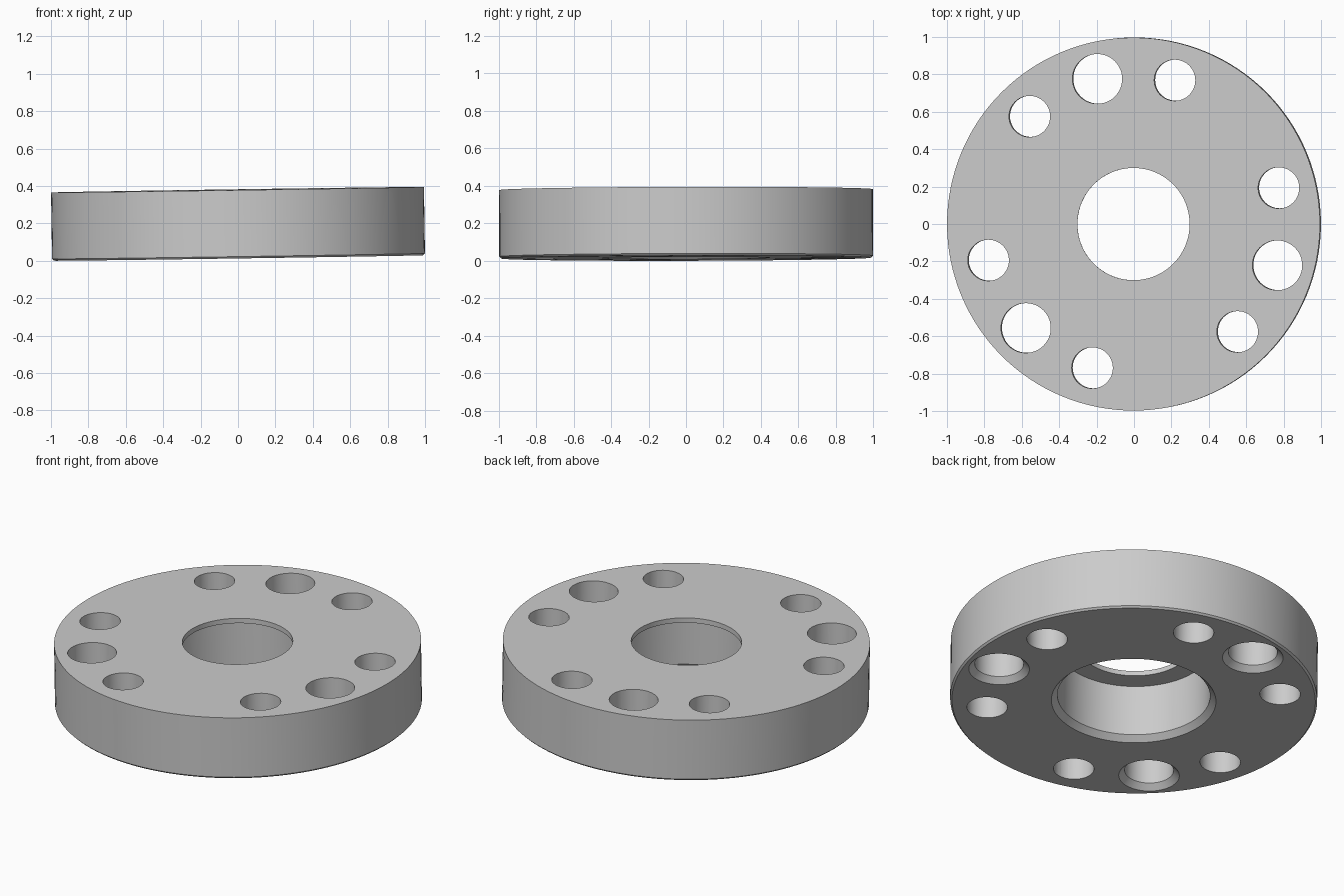
import bpy
import bmesh
from math import cos, sin, pi, radians
from mathutils import Matrix, Vector

if "Cube" in bpy.data.objects:
    bpy.data.objects.remove(bpy.data.objects["Cube"], do_unlink=True)

RADIUS, THICK = 0.997, 0.365
BEVEL, CHAMFER = 0.01, 0.032
HOLE_CIRCLE = 0.8
OVER = 0.05

grey = bpy.data.materials.new("plain_grey")
grey.use_nodes = True
colour = (0.6, 0.6, 0.6, 1)
grey.diffuse_color = colour
grey.node_tree.nodes["Principled BSDF"].inputs["Base Color"].default_value = colour


def lathe(bm, profile, steps, centre=(0, 0)):
    """Revolve a closed (radius, height) profile about a vertical axis."""
    x, y = centre
    verts = [bm.verts.new((x + r, y, z)) for r, z in profile]
    edges = [bm.edges.new((a, b)) for a, b in zip(verts, verts[1:] + verts[:1])
             if a.co.x > x + 1e-6 or b.co.x > x + 1e-6]
    bmesh.ops.spin(bm, geom=verts + edges, cent=(x, y, 0), axis=(0, 0, 1),
                   angle=2 * pi, steps=steps)


def finish(name, bm):
    bmesh.ops.remove_doubles(bm, verts=bm.verts, dist=1e-5)
    bmesh.ops.recalc_face_normals(bm, faces=bm.faces)
    mesh = bpy.data.meshes.new(name)
    bm.to_mesh(mesh)
    bm.free()
    mesh.materials.append(grey)
    obj = bpy.data.objects.new(name, mesh)
    bpy.context.collection.objects.link(obj)
    return obj


# Disc with a stepped centre bore: wide below, thin lip at the top
bore, lip, lip_z = 0.415, 0.3, 0.336
bm = bmesh.new()
lathe(bm, [(lip, THICK), (RADIUS, THICK), (RADIUS, BEVEL), (RADIUS - BEVEL, 0),
           (bore + CHAMFER, 0), (bore, CHAMFER), (bore, lip_z), (lip, lip_z)], 128)
disc = finish("flange_disc", bm)

# Three groups of holes: a large one chamfered below, between two small ones
bm = bmesh.new()
top = THICK + OVER
for group in range(3):
    for offset, r in ((-30, 0.11), (0, 0.133), (30, 0.11)):
        a = radians(104 + 120 * group + offset)
        profile = [(0, top), (r, top)]
        if offset == 0:
            profile += [(r, CHAMFER), (r + CHAMFER + OVER, -OVER)]
        else:
            profile += [(r, -OVER)]
        profile += [(0, -OVER)]
        lathe(bm, profile, 48, (HOLE_CIRCLE * cos(a), HOLE_CIRCLE * sin(a)))
cutter = finish("hole_cutter", bm)
cutter.hide_render = True

bpy.ops.object.select_all(action="DESELECT")
bpy.context.view_layer.objects.active = disc
disc.select_set(True)
cut = disc.modifiers.new("holes", "BOOLEAN")
cut.operation = "DIFFERENCE"
cut.solver = "EXACT"
cut.object = cutter
bpy.ops.object.modifier_apply(modifier=cut.name)
bpy.data.objects.remove(cutter, do_unlink=True)

# Slight tilt, then centre and stand on the ground
disc.data.transform(Matrix.Rotation(-0.0148, 4, "Y") @ Matrix.Rotation(0.0025, 4, "X"))
lo = Vector([min(v.co[i] for v in disc.data.vertices) for i in range(3)])
hi = Vector([max(v.co[i] for v in disc.data.vertices) for i in range(3)])
disc.data.transform(Matrix.Translation((-(lo.x + hi.x) / 2, -(lo.y + hi.y) / 2, -lo.z)))
bpy.ops.object.shade_smooth_by_angle(angle=radians(30))
